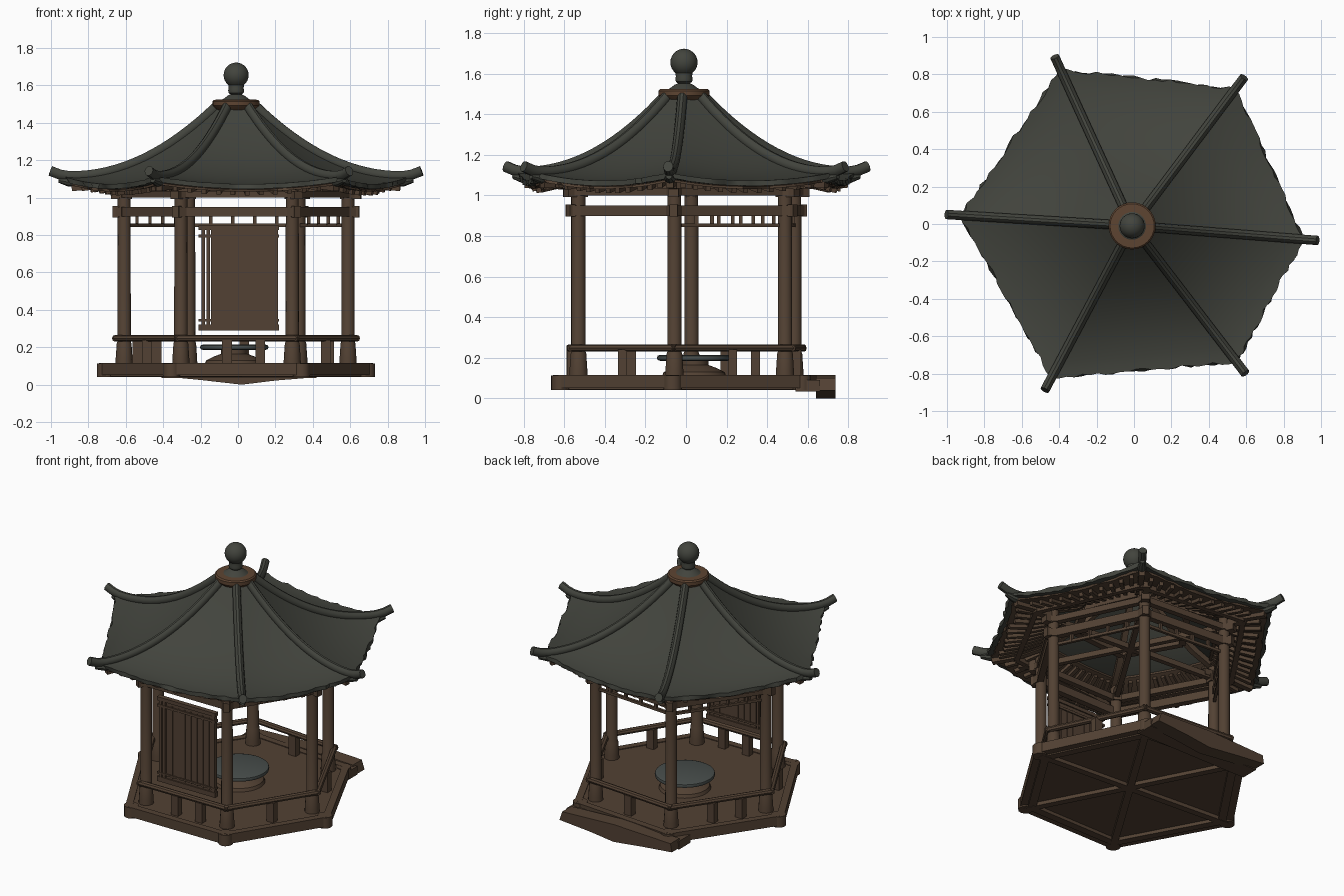
import bpy, bmesh, math, random
from mathutils import Vector as V

if "Cube" in bpy.data.objects:
    bpy.data.objects.remove(bpy.data.objects["Cube"])

random.seed(4)
CX, CY = -0.01, -0.01
RIDGE = [math.radians(a) for a in (-4.5, 53, 114.6, 176.5, 242, 307.5)]
POST = [math.radians(a) for a in (-4.5, 56, 115, 176.5, 240.5, 300)]


def material(name, rgb):
    m = bpy.data.materials.new(name)
    m.diffuse_color = (*rgb, 1)
    m.use_nodes = True
    m.node_tree.nodes["Principled BSDF"].inputs["Base Color"].default_value = m.diffuse_color
    return m


TILE = material("dark slate tile", (0.055, 0.058, 0.047))
WOOD = material("dark brown wood", (0.085, 0.053, 0.033))
COPPER = material("reddish wood", (0.11, 0.058, 0.031))
STONE = material("blue grey stone", (0.065, 0.076, 0.072))


def finish(bm, name, mat, angle=35):
    bmesh.ops.recalc_face_normals(bm, faces=bm.faces)
    me = bpy.data.meshes.new(name)
    bm.to_mesh(me)
    bm.free()
    me.materials.append(mat)
    for p in me.polygons:
        p.use_smooth = True
    me.set_sharp_from_angle(angle=math.radians(angle))
    ob = bpy.data.objects.new(name, me)
    bpy.context.scene.collection.objects.link(ob)
    return ob


def sweep(bm, pts, w, h, n=4, scales=None):
    """Closed tube through pts; w and h are half sizes, n sides (4 = square beam)."""
    pts = [V(p) for p in pts]
    off, k = (math.pi / 4, math.sqrt(2)) if n == 4 else (0, 1)
    rings = []
    for i, p in enumerate(pts):
        t = (pts[min(i + 1, len(pts) - 1)] - pts[max(i - 1, 0)]).normalized()
        side = V((1, 0, 0)) if abs(t.z) > 0.99 else t.cross(V((0, 0, 1))).normalized()
        up = side.cross(t)
        s = k * (scales[i] if scales else 1)
        rings.append([bm.verts.new(p + side * w * s * math.cos(off + 2 * math.pi * j / n)
                                   + up * h * s * math.sin(off + 2 * math.pi * j / n)) for j in range(n)])
    for a, b in zip(rings, rings[1:]):
        for j in range(n):
            bm.faces.new((a[j], a[(j + 1) % n], b[(j + 1) % n], b[j]))
    bm.faces.new(rings[0])
    bm.faces.new(rings[-1])


def lathe(name, profile, center, mat, n=32):
    bm = bmesh.new()
    sweep(bm, [(center[0], center[1], z) for r, z in profile], 1, 1, n, [max(r, 0.002) for r, z in profile])
    return finish(bm, name, mat)


def at(ang, r, z):
    return V((CX + r * math.cos(ang), CY + r * math.sin(ang), z))


def hex_beams(bm, r, z, w, h, n=4, over=0.0, angs=POST):
    for i in range(6):
        a, b = at(angs[i], r, z), at(angs[(i + 1) % 6], r, z)
        d = (b - a).normalized() * over
        sweep(bm, [a - d, b + d], w, h, n)


def prism(bm, poly, offset):
    """Extrude a polygon by an offset vector."""
    f = bm.faces.new([bm.verts.new(p) for p in poly])
    g = bmesh.ops.extrude_face_region(bm, geom=[f])["geom"]
    bmesh.ops.translate(bm, vec=offset, verts=[e for e in g if isinstance(e, bmesh.types.BMVert)])


def roof_z(r):
    return 1.117 + 0.62 * (0.88 - r) ** 2 + 1.5 * max(0, r - 0.88) ** 2


def roof_point(i, s, u, drop=0):
    a, b = RIDGE[i], RIDGE[(i + 1) % 6]
    p = at(a, s, 0).lerp(at(b, s, 0), u)
    p.z = roof_z(s) - 0.008 - drop - 0.04 * (s / 0.92) ** 2 * (1 - (2 * u - 1) ** 2)
    return p


def roof_shell(name, s0, s1, rows, drop, thick, ragged, mat):
    """Six sagging roof faces with a slightly worn lower edge."""
    bm = bmesh.new()
    cols = 24
    for i in range(6):
        for layer in (0, 1):
            grid = []
            for r in range(rows + 1):
                row = []
                for c in range(cols + 1):
                    s = s0 + (s1 - s0) * r / rows
                    if r == rows and 0 < c < cols:
                        s += random.uniform(-ragged, ragged)
                    row.append(bm.verts.new(roof_point(i, s, c / cols, drop + layer * thick)))
                grid.append(row)
            for r in range(rows):
                for c in range(cols):
                    bm.faces.new((grid[r][c], grid[r + 1][c], grid[r + 1][c + 1], grid[r][c + 1]))
            if layer:
                for row in (0, rows):
                    for c in range(cols):
                        bm.faces.new((top[row][c], grid[row][c], grid[row][c + 1], top[row][c + 1]))
            top = grid
    bmesh.ops.remove_doubles(bm, verts=bm.verts, dist=0.0008)
    return finish(bm, name, mat)


# Tiled roof and its wooden soffit
roof_shell("tiled_roof", 0.09, 0.92, 18, 0, 0.026, 0.012, TILE)
roof_shell("eave_soffit", 0.56, 0.89, 6, 0.028, 0.012, 0.01, WOOD)

# Six upswept ridges
bm = bmesh.new()
for a in RIDGE:
    rs = [0.09 + 0.905 * k / 18 for k in range(19)]
    sweep(bm, [at(a, r, roof_z(r) - 0.002) for r in rs], 0.025, 0.028, 10)
    sweep(bm, [at(a, r, roof_z(r) - 0.035) for r in (0.78, 0.85, 0.9, 0.95)], 0.03, 0.025, 8, [1, 1, 0.9, 0.5])
finish(bm, "roof_ridges", TILE)

# Finial: collar, neck and ball
lathe("finial_collar", [(0.09, 1.46), (0.12, 1.485), (0.126, 1.492), (0.126, 1.515), (0.118, 1.523), (0.06, 1.525)],
      (CX, CY), COPPER)
ball = [(0.067 * math.sin(math.pi * k / 14), 1.655 - 0.067 * math.cos(math.pi * k / 14)) for k in range(3, 15)]
lathe("finial_ball", [(0.09, 1.515), (0.065, 1.53), (0.045, 1.545), (0.03, 1.552), (0.04, 1.56), (0.043, 1.573),
                      (0.04, 1.585)] + ball, (CX, CY), TILE)

# Rafters, hip beams and roof frame
bm = bmesh.new()
for i in range(6):
    for k in range(1, 12):
        u = k / 12
        pts = [roof_point(i, s, u, 0.05) for s in (0.58, 0.72, 0.86 + random.uniform(-0.02, 0.015))]
        sweep(bm, pts, 0.012, 0.013)
    sweep(bm, [at(RIDGE[i], r, roof_z(r) - 0.06) for r in (0.12, 0.3, 0.45, 0.6, 0.75, 0.88)], 0.018, 0.022)
hex_beams(bm, 0.36, 1.2, 0.02, 0.025, angs=RIDGE)
hex_beams(bm, 0.73, 1.05, 0.016, 0.016, angs=RIDGE)
for i in range(3):
    sweep(bm, [at(POST[i], 0.6, 1.03), at(POST[i + 3], 0.6, 1.03)], 0.016, 0.018)
finish(bm, "roof_frame", WOOD)

# Columns with flared feet and top brackets
bm = bmesh.new()
for a in POST:
    sweep(bm, [at(a, 0.6, z) for z in (0.1, 0.14, 0.22, 0.23, 1.1)], 0.036, 0.036, 14, [1.3, 1.25, 1.1, 1, 0.95])
    sweep(bm, [at(a, 0.52, 1.045), at(a, 0.74, 1.055)], 0.02, 0.02)
    sweep(bm, [at(a, 0.56, 1.015), at(a, 0.67, 1.015)], 0.025, 0.022)
    sweep(bm, [at(a, 0.575, 0.925), at(a, 0.66, 0.925)], 0.02, 0.03)
finish(bm, "columns", WOOD)

# Upper tie beams
bm = bmesh.new()
hex_beams(bm, 0.61, 0.925, 0.02, 0.026, over=0.035)
hex_beams(bm, 0.61, 1.02, 0.018, 0.02, over=0.035)
finish(bm, "tie_beams", WOOD)

# Low railing with short posts
bm = bmesh.new()
hex_beams(bm, 0.64, 0.248, 0.02, 0.018, 8, over=0.015)
for i in range(6):
    for u in ((0.42, 0.7) if i in (2, 4) else (0.5,)):
        p = at(POST[i], 0.64, 0).lerp(at(POST[(i + 1) % 6], 0.64, 0), u)
        sweep(bm, [(p.x, p.y, 0.1), (p.x, p.y, 0.24)], 0.026, 0.022)
finish(bm, "railing", WOOD)

# Hanging lattice strips on the three back sides
bm = bmesh.new()
for i in (0, 1, 2):
    a, b = at(POST[i], 0.6, 0.853), at(POST[i + 1], 0.6, 0.853)
    sweep(bm, [a, b], 0.009, 0.009)
    for u in (0.2, 0.4, 0.6, 0.8):
        p = a.lerp(b, u)
        sweep(bm, [p, p + V((0, 0, 0.06))], 0.009, 0.009)
finish(bm, "hanging_lattice", WOOD)

# Front screen panel: board, frame bars and slats
bm = bmesh.new()
Y = -0.54
sweep(bm, [(0.03, Y, 0.31), (0.03, Y, 0.83)], 0.175, 0.008)
for x in (-0.185, -0.16, 0.205):
    sweep(bm, [(x, Y, 0.29), (x, Y, 0.85)], 0.009, 0.014)
for z, h in ((0.305, 0.016), (0.84, 0.012), (0.795, 0.008), (0.345, 0.006)):
    sweep(bm, [(-0.21, Y, z), (0.22, Y, z)], 0.016, h)
for k in range(7):
    x = -0.1 + k * 0.045
    sweep(bm, [(x, Y, 0.33), (x, Y, 0.81)], 0.004, 0.012)
finish(bm, "front_screen", WOOD)

# Floor platform with rim beams, corner knobs and spokes underneath
bm = bmesh.new()
prism(bm, [at(a, 0.715, 0.065) for a in POST], V((0, 0, 0.045)))
hex_beams(bm, 0.715, 0.083, 0.022, 0.032)
hex_beams(bm, 0.66, 0.055, 0.025, 0.012)
for i, a in enumerate(POST):
    sweep(bm, [at(a, 0.7, 0.042), at(a, 0.7, 0.114)], 0.045, 0.045, 12)
    if i < 3:
        sweep(bm, [at(a, 0.7, 0.057), at(POST[i + 3], 0.7, 0.057)], 0.022, 0.016)
finish(bm, "floor_platform", WOOD)

# Drooping entrance step at the back
bm = bmesh.new()
prism(bm, [V((x, 0.64, z)) for x, z in ((-0.4, 0.1), (-0.41, 0.045), (-0.2, 0.025), (0.02, 0), (0.2, 0.022),
                                        (0.42, 0.04), (0.4, 0.1), (0.02, 0.116))], V((0, 0.095, 0)))
prism(bm, [V((x, 0.54, 0.035)) for x in (-0.41, 0.42)] + [V((x, 0.66, 0.035)) for x in (0.42, -0.41)],
      V((0, 0, 0.055)))
finish(bm, "back_step", WOOD)

# Round stone table on a low wooden base
lathe("table_base", [(0.16, 0.105), (0.15, 0.13), (0.11, 0.15), (0.07, 0.165), (0.07, 0.195)], (-0.02, 0.04), WOOD)
lathe("table_top", [(0.165, 0.185), (0.18, 0.19), (0.183, 0.2), (0.18, 0.21), (0.165, 0.215)], (-0.02, 0.04), STONE)
